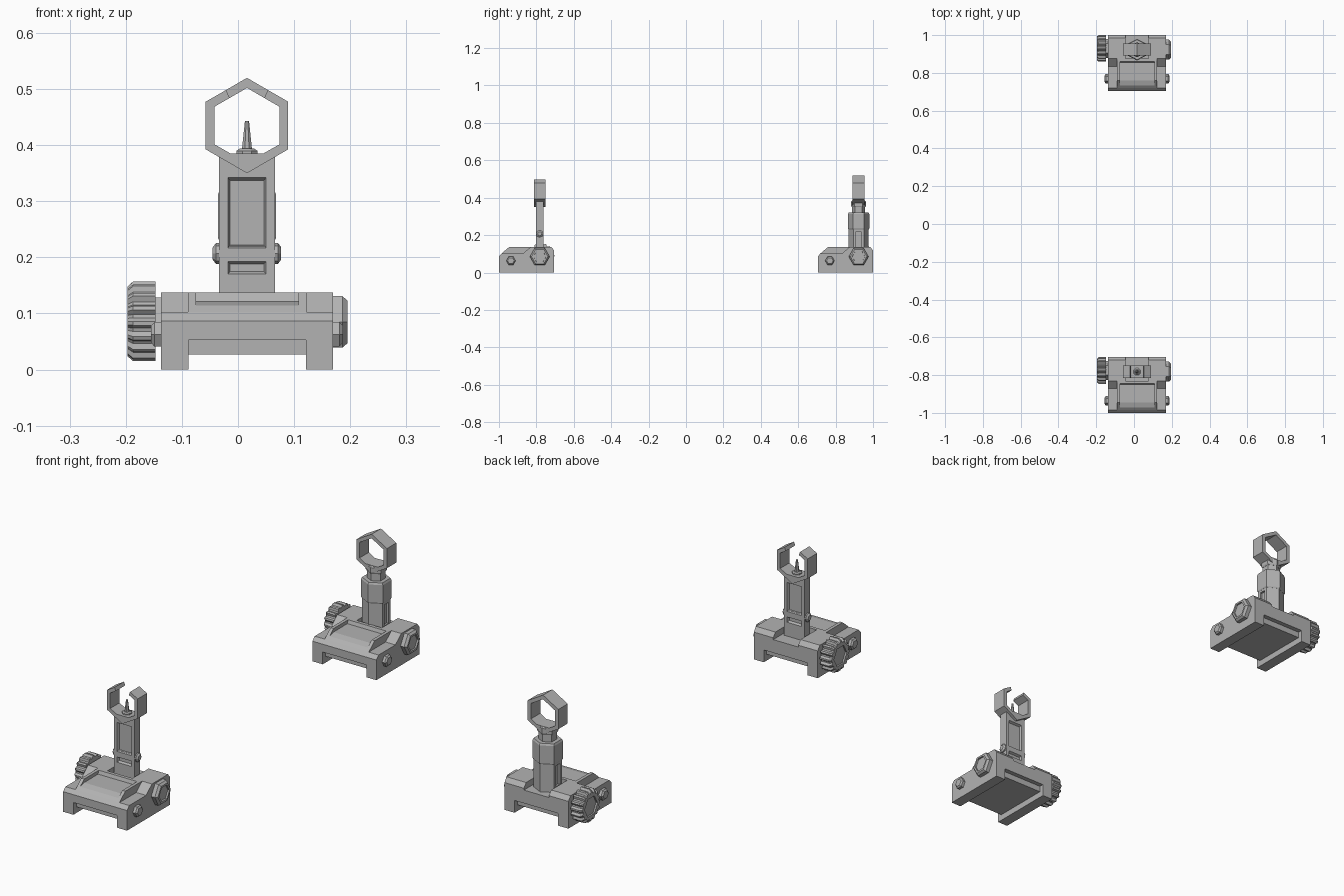
import bpy, bmesh
from math import sin, cos, tau

default = bpy.data.objects.get("Cube")
if default:
    bpy.data.objects.remove(default)

grey = bpy.data.materials.new("matte_grey")
grey.use_nodes = True
grey.diffuse_color = (0.45, 0.45, 0.45, 1)
grey.node_tree.nodes["Principled BSDF"].inputs["Base Color"].default_value = (0.45, 0.45, 0.45, 1)

C = 0.016        # x of the body's middle
PIVOT = -0.782   # y of the upright and its pivot
AXLE_Z = 0.085
GAP = 1.705      # distance between the two units


def loft(name, sections, shift=0.0, cyclic=False):
    """Skin equal-length point loops, moved by shift along y."""
    bm = bmesh.new()
    rows = [[bm.verts.new((x, y + shift, z)) for x, y, z in s] for s in sections]
    n = len(rows[0])
    for a, b in zip(rows, rows[1:] + rows[:1] if cyclic else rows[1:]):
        for i in range(n):
            j = (i + 1) % n
            bm.faces.new((a[i], a[j], b[j], b[i]))
    if not cyclic:
        bm.faces.new(rows[0])
        bm.faces.new(rows[-1])
    bmesh.ops.recalc_face_normals(bm, faces=bm.faces)
    mesh = bpy.data.meshes.new(name)
    bm.to_mesh(mesh)
    bm.free()
    mesh.materials.append(grey)
    obj = bpy.data.objects.new(name, mesh)
    bpy.context.collection.objects.link(obj)
    return obj


def along_x(name, profile, x0, x1, shift):
    return loft(name, [[(x, y, z) for y, z in profile] for x in (x0, x1)], shift)


def rect(y0, y1, z0, z1):
    return [(y0, z0), (y1, z0), (y1, z1), (y0, z1)]


def turned(name, steps, y, z, sides, shift, notch=None):
    """Polygonal part on the x axis; steps are (x, radius) pairs."""
    def ring(x, r):
        pts = []
        for i in range(sides):
            k = notch if notch and i % 4 > 1 else 1
            a = tau * i / sides
            pts.append((x, y + r * k * cos(a), z + r * k * sin(a)))
        return pts
    return loft(name, [ring(x, r) for x, r in steps], shift)


def cut(obj, cutter):
    mod = obj.modifiers.new("cut", 'BOOLEAN')
    mod.object = cutter
    mod.operation = 'DIFFERENCE'
    mod.solver = 'EXACT'
    graph = bpy.context.evaluated_depsgraph_get()
    graph.update()
    mesh = bpy.data.meshes.new_from_object(obj.evaluated_get(graph))
    obj.modifiers.clear()
    obj.data = mesh
    bpy.data.objects.remove(cutter)


def base(label, s):
    # side rails with a low front shoulder
    rail = [(-1, 0), (-1, .087), (-.985, .103), (-.87, .103), (-.83, .137),
            (-.72, .137), (-.705, .118), (-.705, 0)]
    along_x(label + "_right_rail", rail, -.137, -.088, s)
    along_x(label + "_left_rail", rail, .121, .169, s)
    # raised middle with a sunken top panel and a pocket for the upright
    middle = [(-1, .053), (-1, .087), (-.985, .103), (-.945, .137),
              (-.72, .137), (-.705, .118), (-.705, .053)]
    body = along_x(label + "_base_middle", middle, -.089, .122, s)
    panel = [(-.976, .113), (-.945, .122), (-.85, .122), (-.84, .15), (-.976, .15)]
    cut(body, along_x("panel_cutter", panel, -.075, .108, s))
    cut(body, along_x("pocket_cutter", rect(-.83, -.69, .11, .2), C - .06, C + .06, s))
    along_x(label + "_clamp_plate", rect(-.98, -.725, .027, .06), -.089, .122, s)

    # knurled knob with a hexagonal hub
    turned(label + "_knob", [(-.147, .071), (-.187, .071), (-.197, .062)],
           -.775, AXLE_Z + .001, 64, s, .88)
    hub = turned(label + "_knob_hub", [(-.13, .05), (-.15, .05)], -.775, AXLE_Z, 6, s)
    knob = bpy.data.objects[label + "_knob"]
    cut(knob, turned("hub_cutter", [(-.19, .044), (-.21, .044)], -.775, AXLE_Z, 6, s))

    # pivot cap with a sunken hexagon
    cap = turned(label + "_pivot_cap", [(.16, .053), (.186, .053), (.195, .044)],
                 PIVOT, AXLE_Z, 6, s)
    cut(cap, turned("cap_cutter", [(.188, .034), (.21, .036)], PIVOT, AXLE_Z, 6, s))

    # small cross screw
    for side, name in ((-1, "right"), (1, "left")):
        turned(f"{label}_{name}_screw",
               [(C + side * d, r) for d, r in ((.14, .025), (.165, .025), (.171, .018))],
               -.936, .063, 6, s)


def hex_ring(name, closed, s):
    # (outer x, outer z, inner x, inner z) down one side
    half = [(.037, .0635, .031, .049), (.0735, .0425, .058, .0335),
            (.0735, -.0425, .058, -.0335), (.037, -.0635, .029, -.05)]
    path = half + [(0, -.085, 0, -.05)] + [(-a, b, -c, d) for a, b, c, d in half[::-1]]
    if closed:
        path.append((0, .085, 0, .067))
    y0, y1, z = PIVOT - .032, PIVOT + .032, .435
    loft(name, [[(C + a, y0, z + b), (C + a, y1, z + b), (C + c, y1, z + d), (C + c, y0, z + d)]
                for a, b, c, d in path], s, closed)


def prism(name, outline, levels, s):
    """Upright part; levels are (z, scale) pairs of the outline."""
    return loft(name, [[(C + x * k, PIVOT + y * k, z) for x, y in outline]
                       for z, k in levels], s)


base("front", 0)
base("rear", GAP)

# front upright with recessed windows on both faces
hw, hd = .0495, .019
post = prism("front_upright", [(-hw, -hd), (hw, -hd), (hw, hd), (-hw, hd)],
             [(.09, 1), (.385, 1)], 0)
for side in (-1, 1):
    for z0, z1 in ((.217, .342), (.17, .193)):
        def window(depth, w, m):
            y = PIVOT + side * depth
            return [(C - w, y, z0 + m), (C + w, y, z0 + m),
                    (C + w, y, z1 - m), (C - w, y, z1 - m)]
        cut(post, loft("window_cutter", [window(.009, .03, .005),
                                         window(hd, .034, 0), window(.04, .034, 0)]))
turned("front_cross_pin", [(C - .061, .011), (C - .055, .019), (C + .055, .019),
                           (C + .061, .011)], PIVOT, .207, 8, 0)
hex_ring("front_open_ring", False, 0)

# aiming post on its collar
octagon = [(cos(tau * (i + .5) / 8), sin(tau * (i + .5) / 8)) for i in range(8)]
prism("aiming_collar", octagon, [(.38, .02), (.39, .02), (.394, .014)], 0)
prism("aiming_post", octagon, [(.39, .01), (.443, .004)], 0)

# rear hexagonal column, stepped towards the ring
column = [(-.052, -.03), (0, -.057), (.052, -.03), (.052, .03), (0, .057), (-.052, .03)]
lower = prism("rear_lower_column", column, [(.09, .94), (.235, .94)], GAP)
for side in (-1, 1):
    cut(lower, along_x("slot_cutter", rect(PIVOT - .013, PIVOT + .013, .13, .22),
                       C + side * .04, C + side * .08, GAP))
prism("rear_upper_column", column, [(.23, .95), (.235, 1), (.312, 1), (.32, .93)], GAP)
prism("rear_neck", column, [(.315, .62), (.36, .62)], GAP)
prism("rear_neck_collar", column, [(.35, .64), (.357, .7), (.378, .7), (.385, .6)], GAP)
hex_ring("rear_closed_ring", True, GAP)
